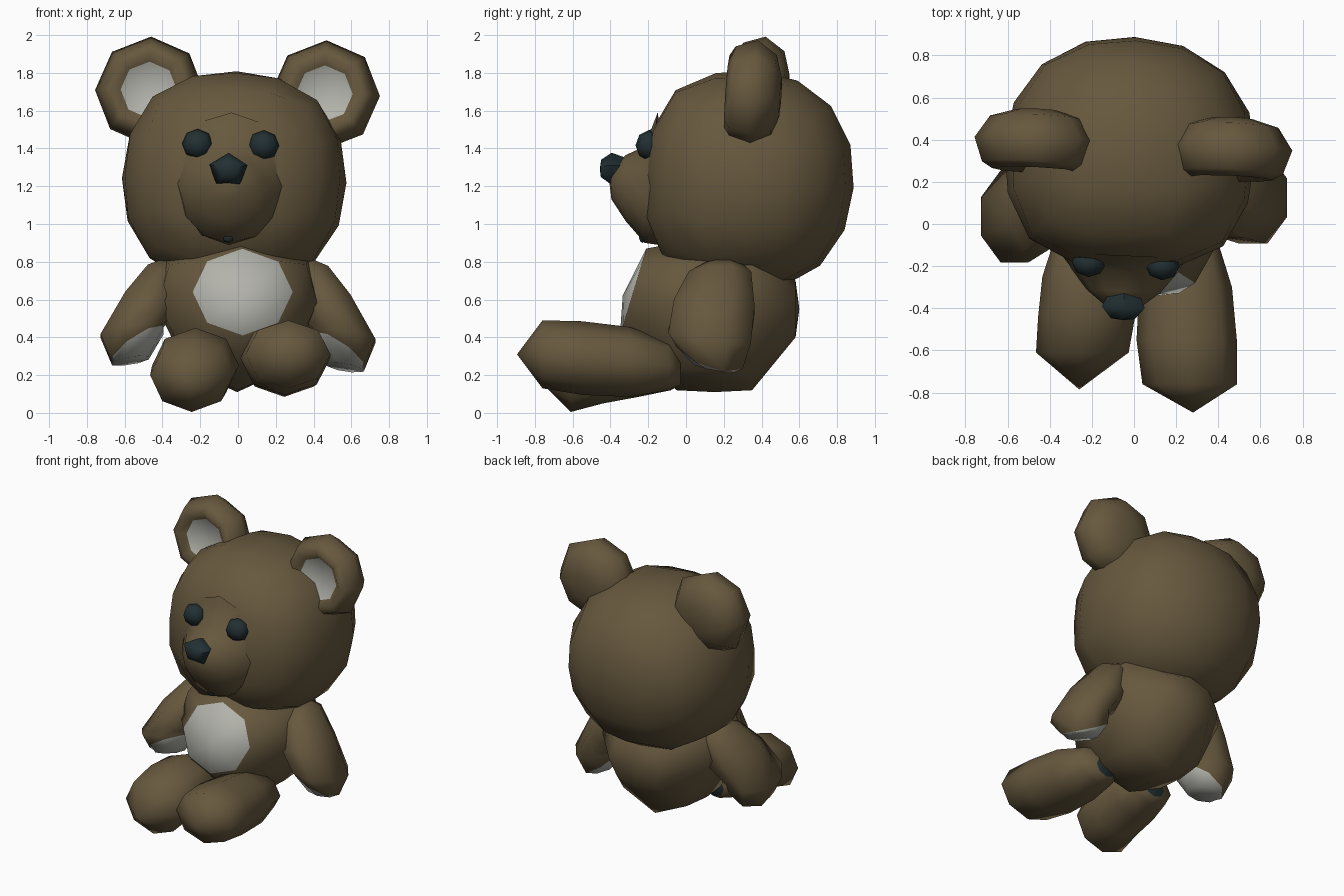
import bpy, bmesh, math
from mathutils import Vector, Matrix

if "Cube" in bpy.data.objects:
    bpy.data.objects.remove(bpy.data.objects["Cube"])


def material(name, rgb):
    m = bpy.data.materials.new(name)
    m.diffuse_color = (*rgb, 1)
    m.use_nodes = True
    m.node_tree.nodes["Principled BSDF"].inputs["Base Color"].default_value = m.diffuse_color
    return m


BROWN = material("brown fur", (0.134, 0.098, 0.048))
GREY = material("pale grey", (0.45, 0.45, 0.41))
DARK = material("dark teal", (0.016, 0.029, 0.032))

# Slight turn of the face, and a further backward lean for skull and ears
HC = Vector((-0.02, 0.34, 1.24))
HEAD = (Matrix.Translation(HC) @ Matrix.Rotation(math.radians(-2.5), 4, 'Z')
        @ Matrix.Rotation(math.radians(1.2), 4, 'Y'))
LEAN = HEAD @ Matrix.Rotation(math.radians(-4), 4, 'X')


def finish(bm, name, mats, matrix, angle=60):
    bmesh.ops.remove_doubles(bm, verts=bm.verts, dist=1e-4)
    bmesh.ops.recalc_face_normals(bm, faces=bm.faces)
    if matrix:
        bm.transform(matrix)
    me = bpy.data.meshes.new(name)
    bm.to_mesh(me)
    bm.free()
    for m in mats:
        me.materials.append(m)
    ob = bpy.data.objects.new(name, me)
    bpy.context.collection.objects.link(ob)
    bpy.ops.object.select_all(action='DESELECT')
    ob.select_set(True)
    bpy.context.view_layer.objects.active = ob
    bpy.ops.object.shade_smooth_by_angle(angle=math.radians(angle))
    return ob


def loft(name, rings, mats, accent=(), sides=8, phase=0, matrix=None, angle=60):
    """Skin elliptical rings (centre, u, v); bands listed in accent get the second material."""
    bm = bmesh.new()
    loops = []
    for c, u, v in rings:
        c, u, v = Vector(c), Vector(u), Vector(v)
        loops.append([bm.verts.new(c + u * math.cos(a) + v * math.sin(a)) for a in
                      (math.radians(phase) + 2 * math.pi * i / sides for i in range(sides))])
    for k in range(len(loops) - 1):
        for i in range(sides):
            j = (i + 1) % sides
            f = bm.faces.new((loops[k][i], loops[k][j], loops[k + 1][j], loops[k + 1][i]))
            f.material_index = int(k in accent)
    for k, band in ((0, "start"), (-1, "end")):
        if Vector(rings[k][1]).length > 1e-5:
            bm.faces.new(loops[k]).material_index = int(band in accent)
    return finish(bm, name, mats, matrix, angle)


def along_y(rows):
    """Rows of x, y, z, half width, half height become upright rings."""
    return [((x, y, z), (rx, 0, 0), (0, 0, rz)) for x, y, z, rx, rz in rows]


def quad_ball(name, centre, radii, mat, cuts, boxy=0.0, base=2.0, matrix=None):
    """Rounded cube; boxy makes its front squarer."""
    bm = bmesh.new()
    bmesh.ops.create_cube(bm, size=2)
    bmesh.ops.subdivide_edges(bm, edges=bm.edges[:], cuts=cuts, use_grid_fill=True)
    for v in bm.verts:
        n = Vector([math.tan(c * math.pi / 4) for c in v.co]).normalized()
        p = base + boxy * max(0.0, -n.y)
        n /= sum(abs(c) ** p for c in n) ** (1 / p)
        v.co = Vector([n[i] * radii[i] + centre[i] for i in range(3)])
    return finish(bm, name, [mat], matrix)


# Head and face (positions relative to the head centre)
quad_ball("head", (0, 0, -0.01), (0.595, 0.55, 0.58), BROWN, 3, 0.75, 2.2, LEAN)
loft("muzzle", along_y([(0, -0.49, 0.0, 0.29, 0.35), (0, -0.56, -0.085, 0.255, 0.255),
                        (0, -0.66, -0.05, 0.175, 0.175), (0, -0.735, -0.03, 0.08, 0.08),
                        (0, -0.745, -0.03, 0, 0)]), [BROWN], sides=12, matrix=HEAD)
quad_ball("mouth", (0, -0.57, -0.31), (0.03, 0.02, 0.03), DARK, 1, matrix=HEAD)
loft("nose", along_y([(0, -0.67, 0.05, 0.075, 0.065), (0, -0.735, 0.045, 0.107, 0.092),
                      (0, -0.79, 0.05, 0.06, 0.05), (0, -0.797, 0.05, 0, 0)]),
     [DARK], sides=5, phase=90, matrix=HEAD)

for s, side in ((-1, "left"), (1, "right")):
    quad_ball(side + "_eye", (s * 0.175, -0.53, 0.18), (0.082, 0.07, 0.08), DARK, 1, matrix=HEAD)

    # Ears: dished discs with a pale inside
    ex, ez = s * 0.465 + 0.006, 0.455
    prof = [(0, -0.07), (0.15, -0.095), (0.2, -0.135), (0.25, -0.105), (0.29, 0.01),
            (0.22, 0.115), (0.1, 0.15), (0, 0.155)]
    loft(side + "_ear", along_y([(ex, y, ez, r, r) for r, y in prof]), [BROWN, GREY],
         accent=(0,), matrix=LEAN, angle=75)

    # Arms: flattened tubes ending in a slanted pale paw that wraps the inner side
    arm = [((0.35, 0.20, 0.80), (0.03, 0, 0.02), (0, 0.08, 0)),
           ((0.38, 0.18, 0.73), (0.10, 0, 0.05), (0, 0.17, 0)),
           ((0.46, 0.15, 0.56), (0.14, 0, 0.06), (0, 0.22, -0.02)),
           ((0.567, 0.125, 0.405), (0.165, 0, -0.025), (0, 0.225, -0.03)),
           ((0.53, 0.125, 0.325), (0.14, 0, -0.085), (0, 0.18, -0.06)),
           ((0.565, 0.15, 0.24), (0.095, 0, -0.015), (0, 0.11, -0.02))]
    swing = 0.1 if s < 0 else 0.0
    rings = []
    for c, u, v in arm:
        t = swing * (0.85 - c[2]) / 0.5
        rings.append(((s * c[0], c[1] - t, c[2] + 0.3 * t),
                      (s * 1.05 * u[0], 0, 1.05 * u[2]), Vector(v) * 1.05))
    loft(side + "_arm", rings, [BROWN, GREY], accent=(4, "end"), phase=22.5, angle=70)

# Body with a pale belly patch, broad at the shoulders and narrow at the seat
body = [((0.02, -0.335, 0.62), (0, 0, 0), (0, 0, 0)),
        ((0.025, -0.28, 0.64), (0.265, 0, 0), (0, 0.07, 0.23))]
body += along_y([(0, -0.05, 0.51, 0.42, 0.39), (-0.005, 0.15, 0.52, 0.44, 0.41),
                 (0, 0.35, 0.52, 0.42, 0.40), (0, 0.58, 0.55, 0.21, 0.15), (0, 0.60, 0.55, 0, 0)])
torso = loft("body", body, [BROWN, GREY], accent=(0,), sides=8)
for v in torso.data.vertices:
    if -0.15 < v.co.y < 0.5 and abs(v.co.x) > 0.1:
        if v.co.z > 0.7:
            v.co.x *= 1.22
        elif v.co.z < 0.4:
            v.co.x *= 0.85
        else:
            v.co.z += 0.07

# Legs: pointed feet forward, the left one dropping lower
loft("right_leg", along_y([(0.28, -0.895, 0.31, 0, 0), (0.265, -0.76, 0.31, 0.225, 0.18),
                           (0.25, -0.55, 0.29, 0.238, 0.195), (0.245, -0.30, 0.27, 0.22, 0.185),
                           (0.23, -0.09, 0.25, 0.17, 0.13), (0.21, -0.03, 0.22, 0.08, 0.07)]),
     [BROWN, DARK], accent=("end",))
loft("left_leg", along_y([(-0.26, -0.785, 0.18, 0, 0), (-0.245, -0.61, 0.20, 0.22, 0.195),
                          (-0.225, -0.44, 0.25, 0.23, 0.20), (-0.225, -0.25, 0.265, 0.21, 0.18),
                          (-0.21, -0.08, 0.25, 0.17, 0.13), (-0.20, -0.03, 0.22, 0.08, 0.07)]),
     [BROWN, DARK], accent=("end",))
